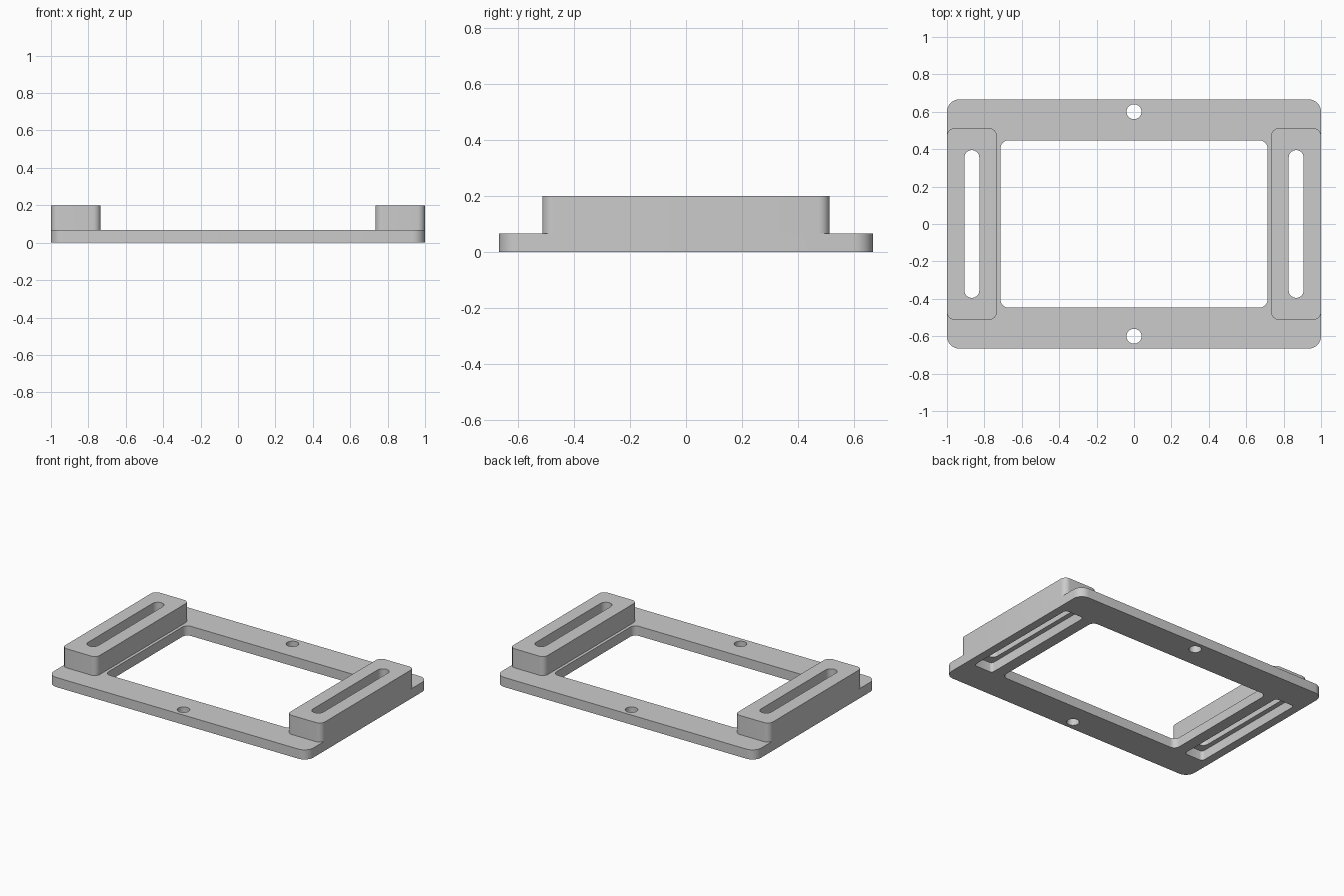
import bpy
from math import pi, cos, sin, radians

cube = bpy.data.objects.get("Cube")
if cube:
    bpy.data.objects.remove(cube, do_unlink=True)

grey = bpy.data.materials.new("plain grey")
grey.use_nodes = True
colour = (0.6, 0.6, 0.6, 1)
grey.diffuse_color = colour
grey.node_tree.nodes["Principled BSDF"].inputs["Base Color"].default_value = colour


def rounded(cx, cy, w, d, r, steps=8):
    """Outline of a rounded rectangle; r = half the width gives a slot or circle."""
    points = []
    for q, (sx, sy) in enumerate([(1, 1), (-1, 1), (-1, -1), (1, -1)]):
        for i in range(steps + 1):
            a = (q + i / steps) * pi / 2
            points.append((cx + sx * (w / 2 - r) + r * cos(a),
                           cy + sy * (d / 2 - r) + r * sin(a)))
    return points


def slab(name, outlines, bottom, top):
    """Extrude an outer outline with holes between two heights."""
    curve = bpy.data.curves.new(name, "CURVE")
    curve.dimensions = "2D"
    curve.fill_mode = "BOTH"
    curve.extrude = (top - bottom) / 2
    for outline in outlines:
        spline = curve.splines.new("POLY")
        spline.points.add(len(outline) - 1)
        for point, (x, y) in zip(spline.points, outline):
            point.co = (x, y, 0, 1)
        spline.use_cyclic_u = True
    obj = bpy.data.objects.new(name, curve)
    obj.location.z = (top + bottom) / 2
    bpy.context.collection.objects.link(obj)
    bpy.ops.object.select_all(action="DESELECT")
    obj.select_set(True)
    bpy.context.view_layer.objects.active = obj
    bpy.ops.object.convert(target="MESH")
    obj = bpy.context.object
    # Join the caps to the walls
    bpy.ops.object.mode_set(mode="EDIT")
    bpy.ops.mesh.select_all(action="SELECT")
    bpy.ops.mesh.remove_doubles(threshold=0.0002)
    bpy.ops.mesh.normals_make_consistent(inside=False)
    bpy.ops.object.mode_set(mode="OBJECT")
    obj.data.materials.clear()
    obj.data.materials.append(grey)
    bpy.ops.object.shade_smooth_by_angle(angle=radians(30))


PLATE_TOP, RAIL_TOP, RAIL_X = 0.067, 0.2, 0.867

# Base frame: window, two screw holes and a wide nut channel under each rail
frame = [rounded(0, 0, 2, 1.333, 0.067), rounded(0, 0, 1.427, 0.893, 0.04)]
for side in (-1, 1):
    frame.append(rounded(0, side * 0.6, 0.08, 0.08, 0.04))
    frame.append(rounded(side * RAIL_X, 0, 0.147, 0.9, 0.02, 4))
slab("base_frame", frame, 0, PLATE_TOP)

# Raised rails with a narrow slot through each
for side, name in ((1, "left_rail"), (-1, "right_rail")):
    slab(name, [rounded(side * RAIL_X, 0, 0.266, 1.024, 0.04),
                rounded(side * RAIL_X, 0, 0.08, 0.79, 0.04)], PLATE_TOP, RAIL_TOP)
